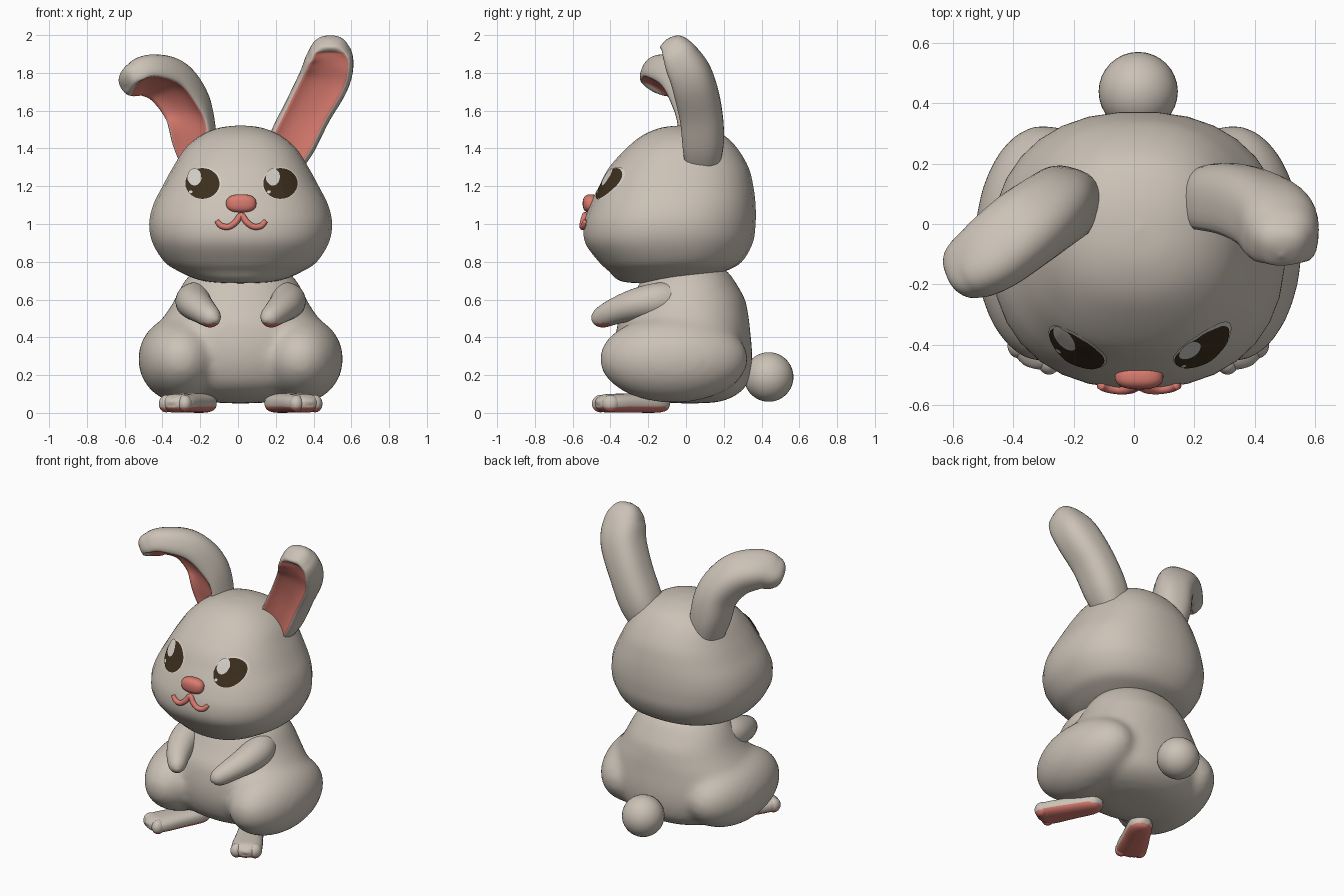
import bpy, bmesh, math
from mathutils import Vector
from mathutils.bvhtree import BVHTree

if "Cube" in bpy.data.objects:
    bpy.data.objects.remove(bpy.data.objects["Cube"])

X0 = 0.014   # symmetry plane of head and body
N = 32       # points per cross-section


def material(name, rgb):
    m = bpy.data.materials.new(name)
    m.diffuse_color = (*rgb, 1)
    m.use_nodes = True
    m.node_tree.nodes["Principled BSDF"].inputs["Base Color"].default_value = m.diffuse_color
    return m


FUR = material("fur_grey", (0.60, 0.54, 0.47))
PINK = material("skin_pink", (0.70, 0.20, 0.16))
DARK = material("eye_dark", (0.045, 0.028, 0.012))
WHITE = material("eye_white", (0.68, 0.64, 0.59))


def make(name, bm, *mats):
    bmesh.ops.recalc_face_normals(bm, faces=bm.faces)
    me = bpy.data.meshes.new(name)
    bm.to_mesh(me)
    bm.free()
    for m in mats:
        me.materials.append(m)
    for p in me.polygons:
        p.use_smooth = True
    ob = bpy.data.objects.new(name, me)
    bpy.context.collection.objects.link(ob)
    return ob


def spline(pts, steps):
    """Catmull-Rom through tuples of any length."""
    pts = [pts[0]] + list(pts) + [pts[-1]]
    out = []
    for p0, p1, p2, p3 in zip(pts, pts[1:], pts[2:], pts[3:]):
        for k in range(steps):
            t = k / steps
            out.append([0.5 * (2 * b + (c - a) * t + (2 * a - 5 * b + 4 * c - d) * t * t
                               + (3 * b - a - 3 * c + d) * t ** 3)
                        for a, b, c, d in zip(p0, p1, p2, p3)])
    return out + [list(pts[-1])]


def sweep(bm, stations, hint, axis=None, power=2.0, steps=5, scoop=False):
    """Stations are x, y, z, half width, half depth (depth lies towards hint)."""
    rows = spline(stations, steps)
    cs = [Vector(r[:3]) for r in rows]
    rings = []
    for i, r in enumerate(rows):
        T = Vector(axis) if axis else (cs[min(i + 1, len(cs) - 1)] - cs[max(i - 1, 0)]).normalized()
        W = T.cross(Vector(hint)).normalized()
        F = W.cross(T)
        a, b = max(r[3], 0.003), max(r[4], 0.003)
        u = i / (len(rows) - 1)
        ring = []
        for k in range(N):
            t = 2 * math.pi * (k + 0.5) / N
            c, s = math.cos(t), math.sin(t)
            w = math.copysign(abs(c) ** (2 / power), c)
            d = math.copysign(abs(s) ** (2 / power), s)
            if scoop and s > 0 and abs(c) < 0.8:
                bowl = 0.66 - 0.2 * (1 - (c / 0.8) ** 2)
                d += (bowl - d) * max(0, min(1, (0.9 - u) * 6))
            ring.append(bm.verts.new(cs[i] + W * a * w + F * b * d))
        rings.append(ring)
    for r0, r1 in zip(rings, rings[1:]):
        for k in range(N):
            j = (k + 1) % N
            bm.faces.new((r0[k], r0[j], r1[j], r1[k]))
    bm.faces.new(rings[0])
    bm.faces.new(rings[-1])
    return len(rows) - 1


def ball(bm, loc, rad, power=1.0):
    res = bmesh.ops.create_uvsphere(bm, u_segments=32, v_segments=20, radius=1)
    for v in res["verts"]:
        v.co = Vector(loc) + Vector(math.copysign(abs(c) ** power, c) * r for c, r in zip(v.co, rad))


def paint(ob, rule):
    for p in ob.data.polygons:
        if rule(p):
            p.material_index = 1


UP, FRONT = (0, 0, 1), (0, -1, 0)

# Head: stacked cross-sections z, centre y, half width, half depth
head_rows = [(.685, -.2, .02, .02), (.692, -.18, .15, .14), (.71, -.14, .24, .23), (.75, -.1, .33, .31),
             (.8, -.083, .405, .38), (.9, -.09, .468, .445), (1.0, -.086, .486, .456), (1.1, -.07, .465, .44),
             (1.2, -.052, .415, .41), (1.3, -.038, .36, .37), (1.4, -.022, .295, .295),
             (1.47, -.015, .21, .215), (1.51, -.02, .11, .11), (1.522, -.02, .005, .005)]
bm = bmesh.new()
sweep(bm, [(X0, y, z, a, b) for z, y, a, b in head_rows], FRONT, axis=UP, power=2.3)
head = make("head", bm, FUR)
tree = BVHTree.FromPolygons([v.co for v in head.data.vertices],
                            [p.vertices[:] for p in head.data.polygons])


def on_face(x, z, lift):
    hit, nor, _, _ = tree.ray_cast(Vector((x, -2, z)), Vector((0, 1, 0)))
    if nor.y > 0:
        nor = -nor
    return hit + nor * lift


# Body: pear-shaped torso and haunches fused into one soft skin
torso_rows = [(.05, .02, .02, .02), (.057, .02, .16, .15), (.09, .01, .31, .25), (.15, 0, .405, .325),
              (.25, -.01, .455, .36), (.35, -.015, .465, .365), (.44, -.015, .45, .355),
              (.5, -.01, .415, .345), (.55, 0, .38, .325), (.6, .01, .35, .305),
              (.68, .01, .31, .26), (.75, .01, .25, .21), (.8, .01, .15, .12), (.81, .01, .02, .02)]
bm = bmesh.new()
sweep(bm, [(X0, y, z, a, b) for z, y, a, b in torso_rows], FRONT, axis=UP, power=2.15)
for s in (-1, 1):
    ball(bm, (X0 + s * .315, -.065, .285), (.228, .395, .232))
body = make("body", bm, FUR)
mod = body.modifiers.new("fuse", "REMESH")
mod.mode = "VOXEL"
mod.voxel_size = 0.02
mod.use_smooth_shade = True
mod = body.modifiers.new("soften", "SMOOTH")
mod.factor = 0.5
mod.iterations = 18

# Tail
bm = bmesh.new()
ball(bm, (X0, .438, .19), (.131, .131, .131))
make("tail", bm, FUR)

# Ears: one upright, one folded, with scooped pink insides
ears = {
    "upright_ear": (FRONT, [
        (.20, .07, 1.26, .09, .09), (.28, .07, 1.42, .125, .13), (.37, .055, 1.6, .127, .135),
        (.455, .015, 1.76, .135, .132), (.484, -.035, 1.86, .128, .12), (.487, -.07, 1.925, .103, .097),
        (.487, -.097, 1.963, .06, .058), (.487, -.106, 1.975, .005, .005)]),
    "folded_ear": ((0, -.55, -.85), [
        (-.19, .07, 1.28, .09, .09), (-.23, .065, 1.45, .115, .125), (-.27, .045, 1.62, .122, .13),
        (-.36, -.015, 1.745, .132, .118), (-.47, -.1, 1.785, .127, .1), (-.55, -.15, 1.765, .107, .084),
        (-.592, -.178, 1.748, .07, .055), (-.602, -.185, 1.743, .005, .005)]),
}
for name, (hint, rows) in ears.items():
    bm = bmesh.new()
    count = sweep(bm, rows, hint, steps=6, scoop=True, power=2.5)
    ear = make(name, bm, FUR, PINK)
    paint(ear, lambda p: p.index < count * N * 0.76
          and math.sin(2 * math.pi * (p.index % N + 1) / N) > 0
          and abs(math.cos(2 * math.pi * (p.index % N + 1) / N)) < 0.8)

# Arms and feet
for s, side in ((-1, "left"), (1, "right")):
    bm = bmesh.new()
    arm = [(.17, .03, .60, .03, .03), (.20, -.03, .605, .08, .08), (.245, -.14, .595, .097, .095),
           (.24, -.26, .575, .09, .085), (.20, -.37, .54, .075, .07), (.155, -.45, .503, .055, .055),
           (.135, -.48, .485, .03, .03), (.13, -.488, .478, .004, .004)]
    sweep(bm, [(X0 + s * x, *r) for x, *r in arm], UP)
    paint(make("arm_" + side, bm, FUR, PINK), lambda p: p.center.z < .475 and p.center.y < -.4)

    bm = bmesh.new()
    foot = [(.165, -.09, .05, .01, .01), (.175, -.11, .052, .05, .04), (.20, -.16, .052, .075, .051),
            (.26, -.27, .052, .085, .051), (.32, -.38, .051, .095, .05),
            (.348, -.43, .05, .086, .046), (.365, -.462, .048, .04, .025), (.368, -.468, .047, .005, .005)]
    sweep(bm, [(X0 + s * x, *r) for x, *r in foot], UP, power=2.5)
    for k in (-1, 0, 1):   # toes
        ball(bm, (X0 + s * (.345 + k * .05), -.425 + k * .027, .049), (.038, .046, .046))
    paint(make("foot_" + side, bm, FUR, PINK), lambda p: p.center.z < .03)


# Eyes: thin discs laid on the head surface
def disc(name, x, z, rx, rz, lift, mat):
    bm = bmesh.new()
    rings = [[bm.verts.new(on_face(x + rx * q / 6 * math.cos(k * math.tau / N),
                                   z + rz * q / 6 * math.sin(k * math.tau / N), lift))
              for k in range(N)] for q in range(1, 7)]
    mid = bm.verts.new(on_face(x, z, lift))
    for k in range(N):
        j = (k + 1) % N
        bm.faces.new((mid, rings[0][k], rings[0][j]))
        for a, b in zip(rings, rings[1:]):
            bm.faces.new((a[k], b[k], b[j], a[j]))
    ob = make(name, bm, mat)
    if sum(p.normal.y * p.area for p in ob.data.polygons) > 0:
        ob.data.flip_normals()


for s, side in ((-1, "left"), (1, "right")):
    x = X0 + .006 + s * .204
    disc("eye_white_" + side, x, 1.214, .096, .086, .004, WHITE)
    disc("iris_" + side, x - .002, 1.211, .089, .081, .007, DARK)
    disc("highlight_" + side, x - .042, 1.244, .036, .045, .0095, WHITE)
    disc("small_highlight_" + side, x - .062, 1.166, .009, .008, .0095, WHITE)

# Nose and mouth
bm = bmesh.new()
ball(bm, (X0 + .003, -.505, 1.108), (.08, .042, .049), power=.8)
make("nose", bm, PINK)

half = [(.128, 1.015, .013), (.105, .99, .016), (.065, .985, .016), (.028, 1.01, .017)]
line = [(-x, z, r) for x, z, r in half] + [(0, 1.045, .016)] + half[::-1]
bm = bmesh.new()
sweep(bm, [(*on_face(X0 + .003 + x, z, .006), r, r) for x, z, r in line], FRONT, steps=4)
make("mouth", bm, PINK)
